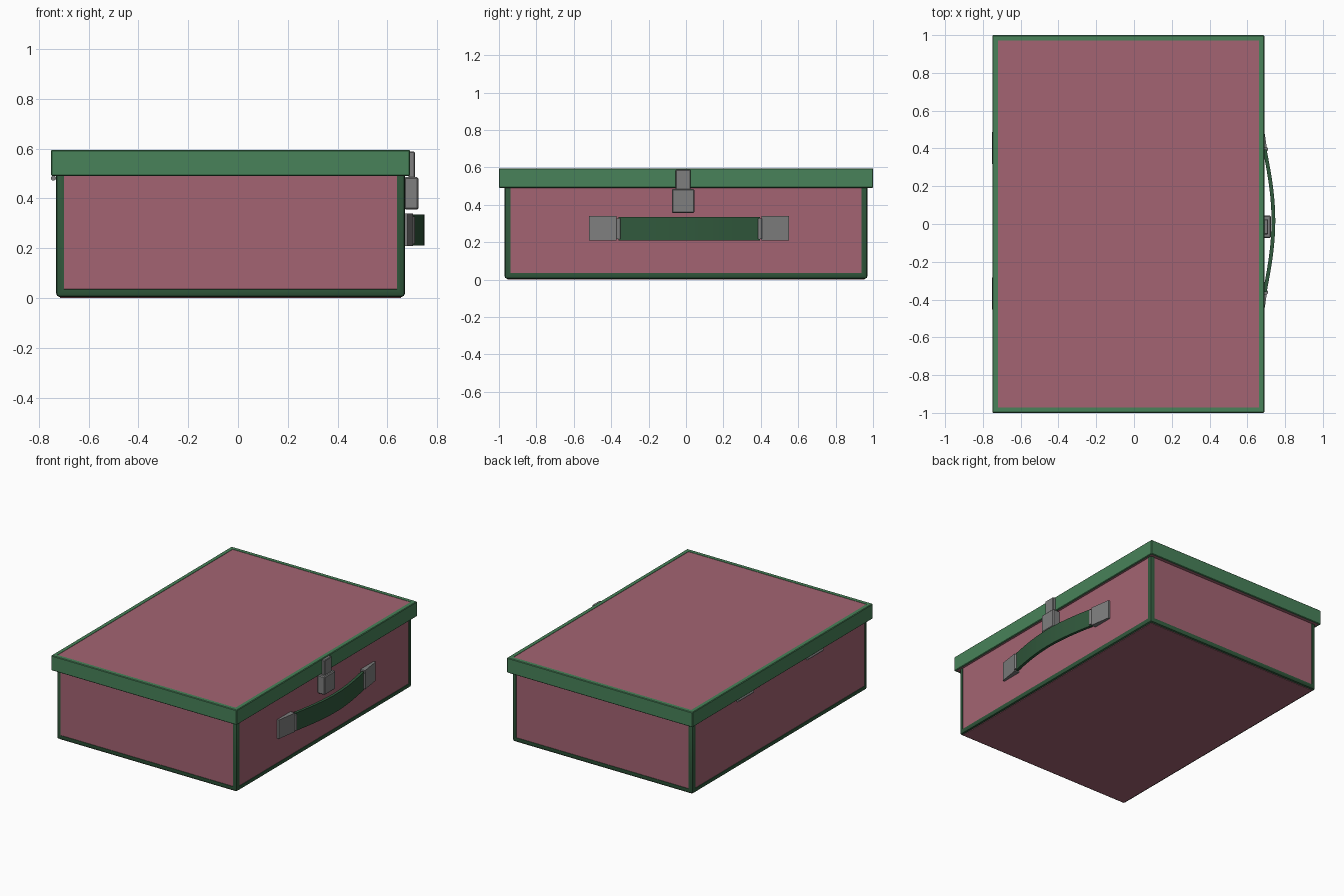
import bpy, bmesh, math
from mathutils import Vector

if "Cube" in bpy.data.objects:
    bpy.data.objects.remove(bpy.data.objects["Cube"])


def material(name, rgb):
    m = bpy.data.materials.new(name)
    m.diffuse_color = (*rgb, 1)
    m.use_nodes = True
    m.node_tree.nodes["Principled BSDF"].inputs["Base Color"].default_value = m.diffuse_color
    return m


PINK = material("pink_cloth", (0.37, 0.127, 0.17))
GREEN = material("green_trim", (0.065, 0.223, 0.10))
DARK = material("dark_green_trim", (0.03, 0.098, 0.045))
GREY = material("grey_metal", (0.21, 0.21, 0.21))


def finish(name, bm, mats, smooth=False):
    bmesh.ops.recalc_face_normals(bm, faces=bm.faces)
    me = bpy.data.meshes.new(name)
    bm.to_mesh(me)
    bm.free()
    for m in mats:
        me.materials.append(m)
    ob = bpy.data.objects.new(name, me)
    bpy.context.collection.objects.link(ob)
    if smooth:
        bpy.context.view_layer.objects.active = ob
        ob.select_set(True)
        bpy.ops.object.shade_smooth_by_angle(angle=math.radians(35))
        ob.select_set(False)
    return ob


def box_bm(lo, hi, bevel=0.0, segments=1):
    bm = bmesh.new()
    bmesh.ops.create_cube(bm, size=1)
    for v in bm.verts:
        v.co = Vector([lo[i] if v.co[i] < 0 else hi[i] for i in range(3)])
    if bevel:
        bmesh.ops.bevel(bm, geom=bm.edges[:], offset=bevel, segments=segments,
                        profile=0.5, affect='EDGES')
    bm.normal_update()
    return bm


def box(name, lo, hi, mat, bevel=0.0):
    return finish(name, box_bm(lo, hi, bevel), [mat])


def inset_panels(bm, keep, width, depth):
    # large faces pointing the chosen way get a recessed panel in slot 1
    faces = [f for f in bm.faces if f.calc_area() > 0.1 and keep(f.normal)]
    bmesh.ops.inset_individual(bm, faces=faces, thickness=width, depth=0)
    bmesh.ops.inset_individual(bm, faces=faces, thickness=0.001, depth=-depth)
    for f in faces:
        f.material_index = 1


def prism(name, outline, z0, z1, mat, smooth=False):
    bm = bmesh.new()
    f = bm.faces.new([bm.verts.new((x, y, z0)) for x, y in outline])
    out = bmesh.ops.extrude_face_region(bm, geom=[f])
    for v in out["geom"]:
        if isinstance(v, bmesh.types.BMVert):
            v.co.z = z1
    return finish(name, bm, [mat], smooth)


def rod(name, centre, radius, length, axis, mat):
    bm = bmesh.new()
    bmesh.ops.create_cone(bm, cap_ends=True, segments=16, radius1=radius,
                          radius2=radius, depth=length)
    ob = finish(name, bm, [mat], True)
    ob.location = centre
    if axis == 'Y':
        ob.rotation_euler.x = math.pi / 2
    return ob


# body with framed side panels, tucked up inside the lid
bm = box_bm((-0.73, -0.97, 0.004), (0.67, 0.97, 0.53), 0.014, 2)
inset_panels(bm, lambda n: abs(n.z) < 0.1, 0.024, 0.003)
finish("case_body", bm, [DARK, PINK], True)
box("base_panel", (-0.714, -0.954, 0), (0.654, 0.954, 0.012), PINK)

# lid with framed top panel and pink lining below
bm = box_bm((-0.75, -1, 0.49), (0.69, 1, 0.595), 0.004)
inset_panels(bm, lambda n: n.z > 0.9, 0.035, 0.002)
inset_panels(bm, lambda n: n.z < -0.9, 0.008, 0.002)
finish("lid", bm, [GREEN, PINK])

# latch
box("latch_base", (0.667, -0.075, 0.355), (0.725, 0.045, 0.485), GREY, 0.006)
box("latch_hasp", (0.685, -0.055, 0.475), (0.71, 0.025, 0.588), GREY, 0.004)

# bowed handle strap
MID = 0.017
steps = [i / 20 * 2 - 1 for i in range(21)]
curve = [(0.692 + 0.046 * math.cos(t * math.pi / 2), MID + 0.378 * t) for t in steps]
outline = [(x + 0.01, y) for x, y in curve] + [(x - 0.01, y) for x, y in reversed(curve)]
prism("handle_strap", outline, 0.21, 0.335, DARK, True)

# handle mounts, pins and back hinges in mirrored pairs
for side, s in (("left", -1), ("right", 1)):
    mount = [(0.667, MID + s * 0.535), (0.681, MID + s * 0.535),
             (0.703, MID + s * 0.388), (0.667, MID + s * 0.388)]
    prism("handle_mount_" + side, mount, 0.208, 0.34, GREY)
    rod("handle_pin_" + side, (0.698, MID + s * 0.378, 0.272), 0.012, 0.11, 'Z', GREY)
    rod("hinge_" + side, (-0.741, MID + s * 0.385, 0.481), 0.01, 0.17, 'Y', GREY)
